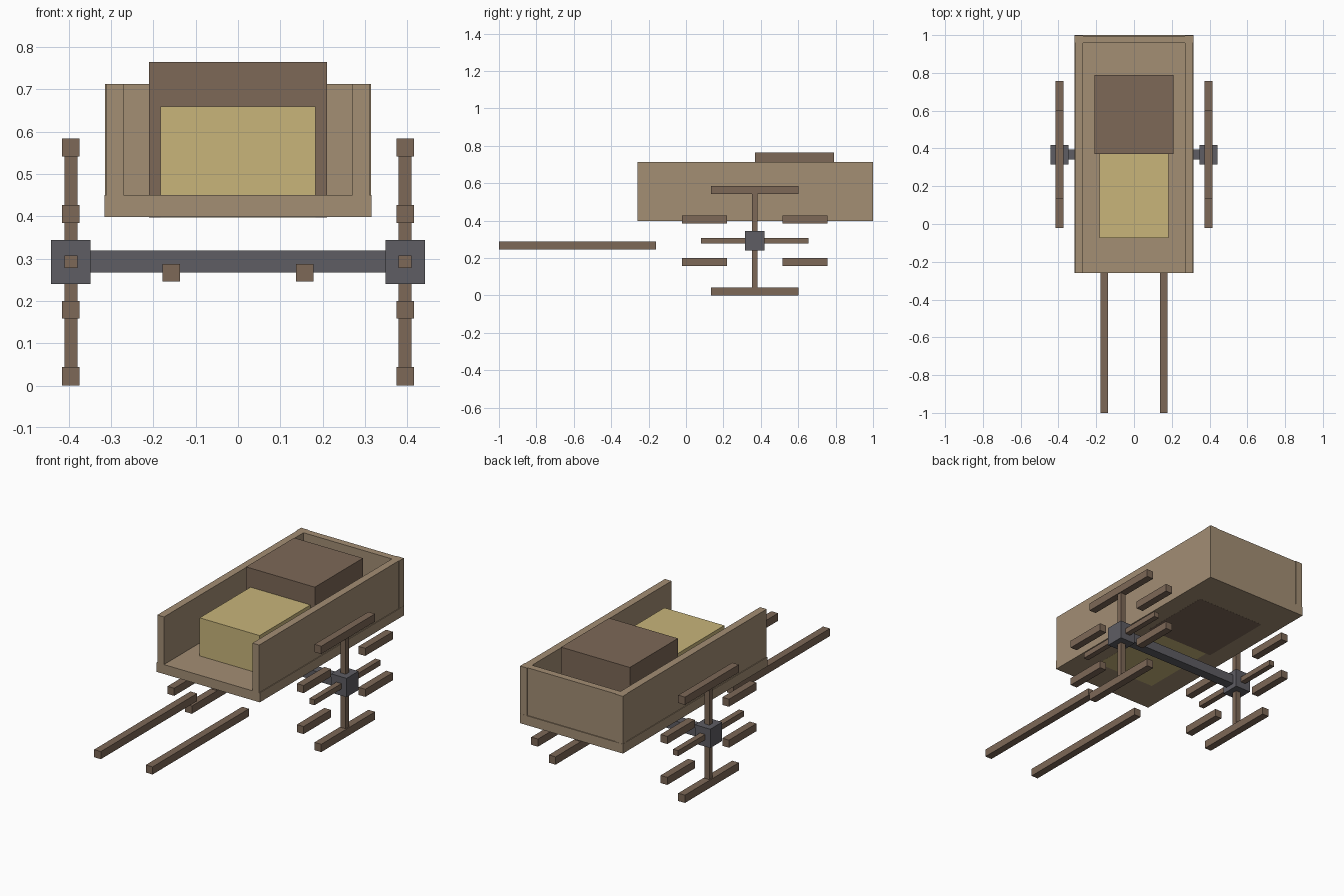
import bpy

if "Cube" in bpy.data.objects:
    bpy.data.objects.remove(bpy.data.objects["Cube"])


def material(name, rgb):
    m = bpy.data.materials.new(name)
    lin = [(c / 255 / 12.92) if c < 10 else ((c / 255 + 0.055) / 1.055) ** 2.4 for c in rgb]
    m.diffuse_color = (*lin, 1)
    m.use_nodes = True
    m.node_tree.nodes["Principled BSDF"].inputs["Base Color"].default_value = m.diffuse_color
    return m


TAN = material("tan planks", (163, 142, 116))
BROWN = material("dark wood", (125, 104, 87))
STRAW = material("straw", (200, 181, 122))
IRON = material("iron", (94, 93, 99))


def box(name, mat, x, y, z):
    """Box from (min, max) pairs on each axis."""
    r = (x, y, z)
    bpy.ops.mesh.primitive_cube_add(size=1, location=[(a + b) / 2 for a, b in r])
    o = bpy.context.object
    o.name = name
    o.scale = [abs(b - a) for a, b in r]
    bpy.ops.object.transform_apply(location=False, rotation=False, scale=True)
    o.data.materials.append(mat)
    return o


def around(c, half):
    return (c - half, c + half)


# cart bed: floor and back wall
box("bed_floor", TAN, (-0.315, 0.315), (-0.26, 1.0), (0.398, 0.45))
box("back_wall", TAN, (-0.275, 0.275), (0.957, 0.995), (0.45, 0.713))

# load: its undersides show flush in the floor
box("crate", BROWN, (-0.21, 0.21), (0.37, 0.79), (0.3975, 0.765))
box("straw_bale", STRAW, (-0.183, 0.183), (-0.073, 0.37), (0.3975, 0.66))

# axle
CY, CZ = 0.3675, 0.2925
box("axle", IRON, (-0.36, 0.36), around(CY, 0.027), (0.267, 0.319))

for s, side in ((-1, "left"), (1, "right")):
    # side wall and back corner post
    box(f"{side}_side_wall", TAN, (s * 0.27, s * 0.311), (-0.26, 0.96), (0.45, 0.713))
    box(f"{side}_corner_post", TAN, (s * 0.27, s * 0.314), (0.957, 0.999), (0.45, 0.713))

    # pulling shaft
    box(f"{side}_shaft", BROWN, around(s * 0.158, 0.0205), (-1.0, -0.16), (0.246, 0.288))

    # wheel: hub, two crossing spokes and six rim blocks
    wx = s * 0.395
    box(f"{side}_hub", IRON, around(wx, 0.047), around(CY, 0.052), around(CZ, 0.052))
    box(f"{side}_upright_spoke", BROWN, around(wx, 0.0155), around(CY, 0.0145), around(CZ, 0.25))
    box(f"{side}_level_spoke", BROWN, around(wx, 0.0155), around(CY, 0.2875), around(CZ, 0.015))
    for v in (-1, 1):
        box(f"{side}_rim_block", BROWN, around(wx, 0.0205), around(CY, 0.235),
            around(CZ + v * 0.2705, 0.0215))
        for h in (-1, 1):
            box(f"{side}_rim_block", BROWN, around(wx, 0.0205), around(CY + h * 0.269, 0.12),
                around(CZ + v * 0.113, 0.021))
